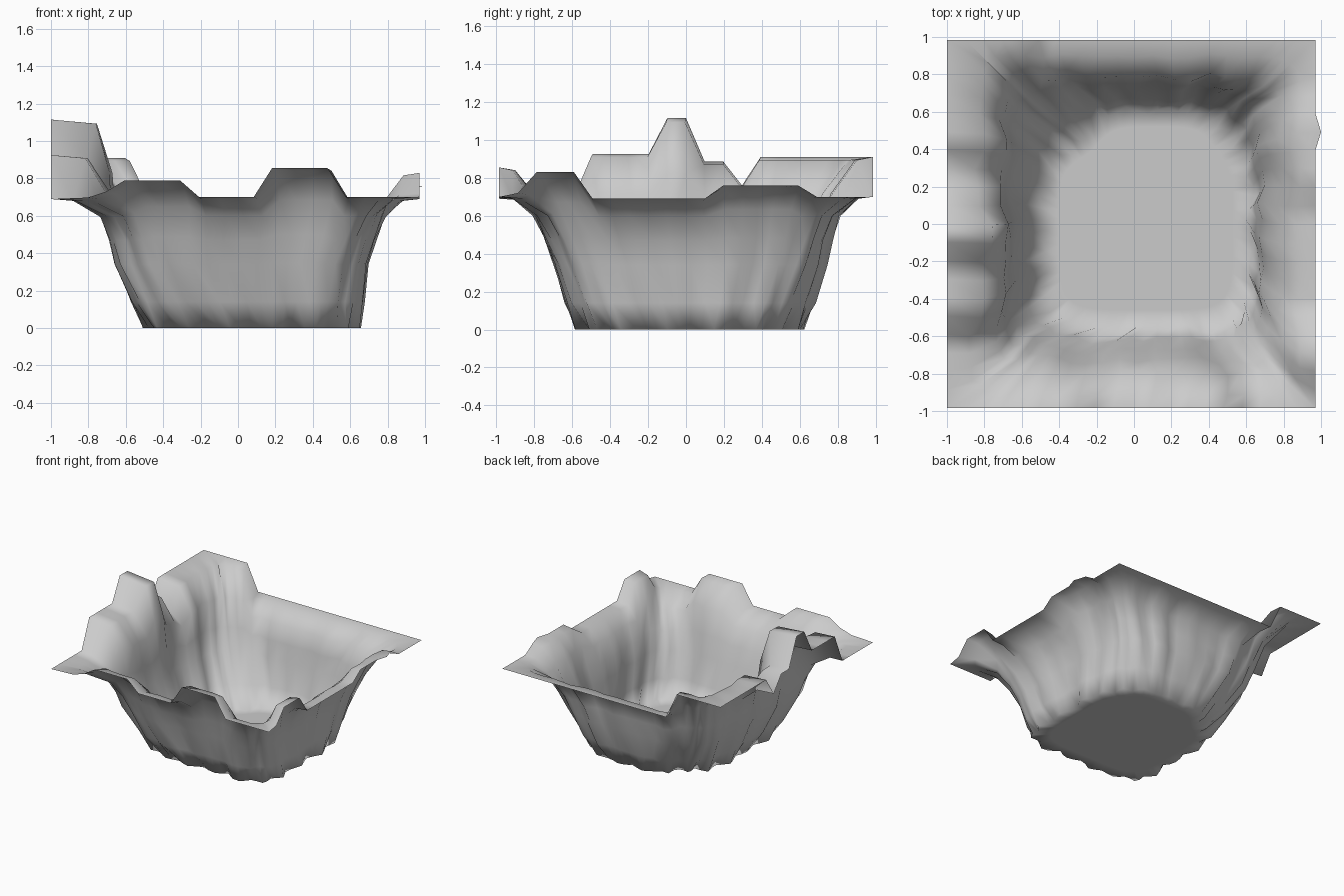
import bpy, bmesh, math, random

if "Cube" in bpy.data.objects:
    bpy.data.objects.remove(bpy.data.objects["Cube"])

random.seed(4)
N = 20  # segments per side

# Rim height along each side as (position, z) breakpoints
FRONT = [(-1, .69), (-.75, .70), (-.6, .79), (-.3, .79), (-.2, .70), (.1, .70),
         (.2, .855), (.5, .855), (.6, .70), (1, .70)]
RIGHT = [(-1, .70), (-.9, .72), (-.8, .83), (-.55, .83), (-.5, .69), (.1, .69),
         (.2, .76), (.6, .76), (.7, .70), (1, .70)]
BACK = [(-1, .91), (-.6, .91), (-.5, .70), (1, .70)]
LEFT = [(-1, .69), (-.6, .69), (-.5, .925), (-.2, .925), (-.1, 1.115), (0, 1.115),
        (.1, .885), (.2, .885), (.3, .76), (.4, .91), (1, .91)]


def lookup(table, t):
    for (a, za), (b, zb) in zip(table, table[1:]):
        if t <= b:
            return za + (zb - za) * max(0, t - a) / (b - a)
    return table[-1][1]


# Walk round the square counter-clockwise: (u, v, rim height)
walk = []
for i in range(N):
    t = -1 + 2 * i / N
    walk.append((t, -1, lookup(FRONT, t)))
for i in range(N):
    t = -1 + 2 * i / N
    walk.append((1, t, lookup(RIGHT, t)))
for i in range(N):
    t = 1 - 2 * i / N
    walk.append((t, 1, lookup(BACK, t)))
for i in range(N):
    t = 1 - 2 * i / N
    walk.append((-1, t, lookup(LEFT, t)))

# Rings from rim to floor: x0, x1, y0, y1, corner power, base z,
# share of rim bump, jitter, corner squeeze, inward reach of the left crags
RINGS = [
    (-1.0, .97, -.985, .985, 0, .70, 1.0, 0, 1, 0),
    (-.87, .88, -.91, .90, 14, .69, .97, .015, 4, .26),
    (-.72, .78, -.79, .79, 9, .60, .55, .03, 2.6, .08),
    (-.68, .72, -.73, .755, 7, .47, .20, .035, 2, .03),
    (-.65, .68, -.68, .73, 6.5, .34, .05, .035, 1.6, 0),
    (-.56, .655, -.62, .67, 5.5, .14, 0, .035, 1.2, 0),
    (-.48, .625, -.56, .61, 5.5, 0, 0, .03, 1, 0),
    (-.40, .53, -.46, .52, 5.5, 0, 0, 0, 1, 0),
]


def squeeze(t, r, q):
    """Keep the middle columns straight and gather them at the corners."""
    if abs(t) == 1:
        return t
    return math.copysign((abs(t) - (1 - r) * abs(t) ** q) / r, t) if q > 1 else t


flute = [random.uniform(-1, 1) for _ in walk]
bm = bmesh.new()
rings = []
for k, (x0, x1, y0, y1, p, z, share, jit, q, reach) in enumerate(RINGS):
    ring = []
    for i, (u, v, e) in enumerate(walk):
        bump = e - .70
        s = 1
        a = squeeze(u, (x1 - x0) / 2, q)
        b = squeeze(v, (y1 - y0) / 2, q)
        if p:
            s = (abs(a) ** p + abs(b) ** p) ** (-1 / p)
            s += jit * (flute[i] * .9 + random.uniform(-.35, .35))
            # foot of the wall cuts the two back corners of the floor
            ang = math.atan2(b, a)
            deep = min(1, k / 6) ** 3
            s *= 1 - .22 * deep * math.exp(-((ang - math.radians(133)) / .3) ** 2)
            s *= 1 - .12 * deep * math.exp(-((ang - math.radians(43)) / .25) ** 2)
        if k == 6:
            s += .04 * math.cos(i * math.pi / 2)   # ragged foot of the wall
        x = (x0 + x1) / 2 + (x1 - x0) / 2 * a * s
        y = (y0 + y1) / 2 + (y1 - y0) / 2 * b * s
        if u == -1:
            x += reach * max(0, bump)              # left crags reach inward
        if k == 0 and u == 1 and abs(v - .5) < .01:
            x = 1.0                                # small tip on the right edge
        ring.append(bm.verts.new((x, y, z + bump * share)))
    rings.append(ring)

# Wall strips and flat floor
M = len(walk)
for a, b in zip(rings, rings[1:]):
    for i in range(M):
        j = (i + 1) % M
        bm.faces.new((a[i], a[j], b[j], b[i]))
floor = bm.faces.new(rings[-1])
bm.normal_update()
if floor.normal.z < 0:
    bmesh.ops.reverse_faces(bm, faces=bm.faces[:])
for f in bm.faces:
    f.smooth = True

mesh = bpy.data.meshes.new("rock_basin")
bm.to_mesh(mesh)
bm.free()
basin = bpy.data.objects.new("rock_basin", mesh)
bpy.context.collection.objects.link(basin)
